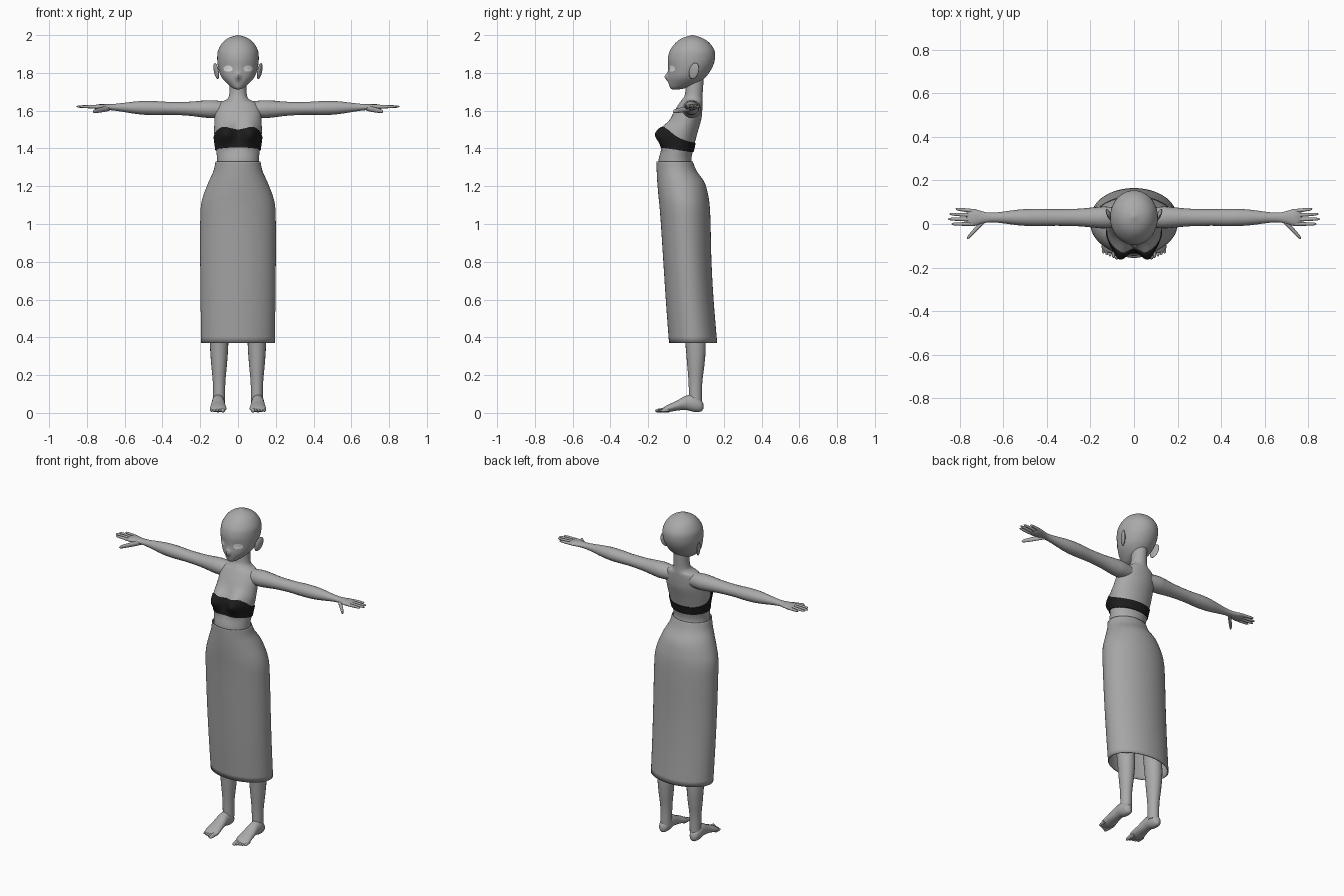
import bpy, bmesh, math
from math import sin, cos, tau, pi
from mathutils import Vector

default_cube = bpy.data.objects.get("Cube")
if default_cube:
    bpy.data.objects.remove(default_cube, do_unlink=True)


def grey(name, value):
    mat = bpy.data.materials.new(name)
    mat.use_nodes = True
    colour = (value, value, value, 1)
    mat.diffuse_color = colour
    mat.node_tree.nodes["Principled BSDF"].inputs["Base Color"].default_value = colour
    return mat


SKIN = grey("grey skin", .4)
CLOTH = grey("grey cloth", .38)
BLACK = grey("black fabric", .012)
WHITE = grey("eye white", .8)


def angles(count):
    return [tau * k / count for k in range(count)]


def make(name, rows, mat, caps=True):
    """Skin closed rows of points into one smooth object."""
    bm = bmesh.new()
    grid = [[bm.verts.new(point) for point in row] for row in rows]
    for low, high in zip(grid, grid[1:]):
        for i in range(len(low)):
            bm.faces.new((low[i - 1], low[i], high[i], high[i - 1]))
    if caps:
        bm.faces.new(grid[0])
        bm.faces.new(grid[-1])
    bmesh.ops.recalc_face_normals(bm, faces=bm.faces)
    mesh = bpy.data.meshes.new(name)
    bm.to_mesh(mesh)
    bm.free()
    mesh.materials.append(mat)
    ob = bpy.data.objects.new(name, mesh)
    bpy.context.collection.objects.link(ob)
    bpy.ops.object.select_all(action="DESELECT")
    ob.select_set(True)
    bpy.context.view_layer.objects.active = ob
    bpy.ops.object.shade_smooth_by_angle(angle=pi / 3)
    return ob


def smooth(rings, steps=5):
    """Fill in rings along a smooth curve through the given ones."""
    result = []
    last = len(rings) - 1
    for i in range(last):
        before, start, end, after = (rings[max(0, min(last, i + k))] for k in (-1, 0, 1, 2))
        for step in range(steps):
            t = step / steps
            result.append([
                b + t * (c - a) / 2 + t * t * (2 * a - 5 * b + 4 * c - d) / 2
                + t ** 3 * (3 * b - a - 3 * c + d) / 2
                for a, b, c, d in zip(before, start, end, after)])
    return result + [list(rings[last])]


def ring_at(rings, z):
    """Ring at any height, from a list sorted by height."""
    for low, high in zip(rings, rings[1:]):
        if low[0] <= z <= high[0]:
            t = (z - low[0]) / (high[0] - low[0])
            return [p + t * (q - p) for p, q in zip(low, high)]
    return rings[-1]


def loft(name, rings, axis, side):
    """Skin-coloured tube of ellipses: place, two centres, two radii."""
    rows = []
    for t, a, b, radius_a, radius_b in smooth(rings):
        row = []
        for angle in angles(20):
            u, v = a + radius_a * cos(angle), b + radius_b * sin(angle)
            x, y, z = {"x": (t, u, v), "y": (u, t, v), "z": (u, v, t)}[axis]
            row.append((x * side, y, z))
        rows.append(row)
    return make(name, rows, SKIN)


def taper(name, start, end, radius, axis, side):
    """Finger or toe: a tube that narrows to a rounded tip."""
    rings = []
    for t, size in ((0, 1), (.5, .9), (.9, .65), (1, .1)):
        x, y, z = Vector(start).lerp(Vector(end), t)
        place = {"x": (x, y, z), "y": (y, x, z)}[axis]
        rings.append((*place, radius * size, radius * size))
    return loft(name, rings, axis, side)


def bell(distance, width):
    return math.exp(-(distance / width) ** 2)


def body_point(ring, angle, bump, grow=0):
    """Point on a body ring: height, half width, front, back."""
    z, half_width, front, back = ring
    x = (half_width + grow) * cos(angle)
    y = (front + back) / 2 + ((back - front) / 2 + grow) * sin(angle)
    return x, y + bump(x, z) * max(0, -sin(angle)) ** .5, z


def flat(x, z):
    return 0


def body(name, rings, mat, bump=flat, caps=True):
    rows = [[body_point(ring, angle, bump) for angle in angles(64)] for ring in rings]
    return make(name, rows, mat, caps)


# Torso and neck
def bust(x, z):
    return -.06 * bell(abs(x) - .07, .045) * bell(z - 1.48, .055)


TORSO = smooth([
    (1, .15, -.08, .09), (1.1, .16, -.12, .1), (1.25, .12, -.14, .06),
    (1.33, .11, -.146, .03), (1.4, .117, -.13, .04), (1.48, .126, -.115, .06),
    (1.55, .124, -.085, .08), (1.6, .12, -.06, .086), (1.64, .1, -.035, .088),
    (1.66, .06, -.02, .088), (1.69, .046, -.005, .088), (1.78, .043, 0, .095)])
body("torso", TORSO, SKIN, bust)

# Strapless top that follows the chest, with its edges tucked in
levels = [i / 14 for i in range(15)]
rows = []
for level in [0] + levels + [1]:
    tucked = len(rows) in (0, len(levels) + 1)
    row = []
    for angle in angles(96):
        front = (1 - sin(angle)) / 2
        cup = bell(abs(cos(angle)) - .65, .35) * min(1, max(0, -2 * sin(angle)))
        bottom = 1.38 + .025 * front
        top = 1.43 + .07 * front ** 1.5 + .025 * cup
        ring = ring_at(TORSO, bottom + level * (top - bottom))
        row.append(body_point(ring, angle, bust, -.002 if tucked else .005))
    rows.append(row)
make("strapless_top", rows, BLACK, caps=False)

# Long skirt, open below
skirt = body("skirt", smooth([
    (.37, .195, -.09, .165), (.6, .198, -.107, .146), (.8, .2, -.12, .135),
    (1, .2, -.133, .13), (1.09, .197, -.14, .126), (1.15, .184, -.146, .118),
    (1.22, .157, -.152, .098), (1.28, .13, -.155, .057), (1.33, .119, -.156, .036)]),
    CLOTH, caps=False)
shell = skirt.modifiers.new("thickness", "SOLIDIFY")
shell.thickness = .005


# Head with a small pointed nose and shallow eye hollows
def features(x, z):
    nose = bell(x, .012) * bell(z - 1.778, .02)
    hollow = bell(abs(x) - .05, .03) * bell(z - 1.82, .025)
    return .004 * hollow - .02 * nose


HEAD = smooth([
    (1.712, .006, -.07, -.04), (1.72, .028, -.083, 0), (1.74, .054, -.09, .06),
    (1.77, .082, -.093, .097), (1.8, .097, -.094, .122), (1.84, .107, -.095, .144),
    (1.88, .11, -.095, .154), (1.92, .105, -.084, .15), (1.96, .082, -.054, .123),
    (1.985, .05, -.018, .085), (2, .004, .03, .037)])
body("head", HEAD, SKIN, features)


def face_point(x, z):
    """Point just in front of the face."""
    ring = ring_at(HEAD, z)
    x, y, z = body_point(ring, -math.acos(x / ring[1]), features)
    return x, y - .003, z


for label, side in (("left", 1), ("right", -1)):
    # Eye, a thin plate on the face
    rows = [[face_point(side * (.053 + size * .024 * cos(angle)),
                        1.823 + size * .017 * sin(angle)) for angle in angles(24)]
            for size in (.05, .5, 1)]
    make(label + "_eye", rows, WHITE, caps=False)

    # Ear, a flat oval leaning out towards the back
    rows = []
    for step in range(1, 12):
        tilt = pi * step / 12
        row = []
        for angle in angles(20):
            depth = .026 * sin(tilt) * cos(angle)
            thickness = .01 * sin(tilt) * sin(angle)
            height = .043 * cos(tilt)
            row.append((side * (.115 + thickness + depth / 3 + height / 6),
                        .042 + depth + height / 6, 1.81 + height))
        rows.append(row)
    make(label + "_ear", rows, SKIN)

    # Arm and palm
    arm = [(.05, .04, .04), (.13, .05, .047), (.18, .047, .045), (.26, .04, .037),
           (.36, .038, .034), (.45, .04, .037), (.53, .036, .034), (.66, .022, .017),
           (.74, .04, .014), (.77, .03, .004)]
    loft(label + "_arm", [(x, .03, 1.605 + x / 50, depth, height)
                          for x, depth, height in arm], "x", side)

    # Fingers fan out from the palm
    for i, finger in enumerate(("index", "middle", "ring", "little")):
        reach = .855 - .011 * (i - 1.2) ** 2
        taper(f"{label}_{finger}_finger", (.74, .02 * i, 1.62),
              (reach, .023 * i, 1.622), .009, "x", side)
    taper(label + "_thumb", (.68, .025, 1.614), (.768, -.067, 1.595), .015, "x", side)

    # Leg, running up inside the skirt
    leg = [(.05, .05, .031), (.16, .05, .033), (.26, .052, .042), (.37, .05, .049),
           (.6, .03, .055), (1.05, 0, .08)]
    loft(label + "_leg", [(z, .1, y, radius, radius * 1.1) for z, y, radius in leg],
         "z", side)

    # Foot and toes
    foot = [(.092, .035, .006, .012), (.08, .038, .024, .03), (.045, .05, .033, .045),
            (0, .053, .034, .038), (-.05, .038, .039, .026), (-.1, .022, .044, .019),
            (-.13, .014, .032, .006)]
    loft(label + "_foot", [(y, .105, z, width, height) for y, z, width, height in foot],
         "y", side)
    for i, toe in enumerate(("big", "second", "third", "fourth", "small")):
        x = .08 + .015 * i
        taper(f"{label}_{toe}_toe", (x, -.09, .016), (x, -.163 + .007 * i, .011),
              .009 if i else .013, "y", side)
